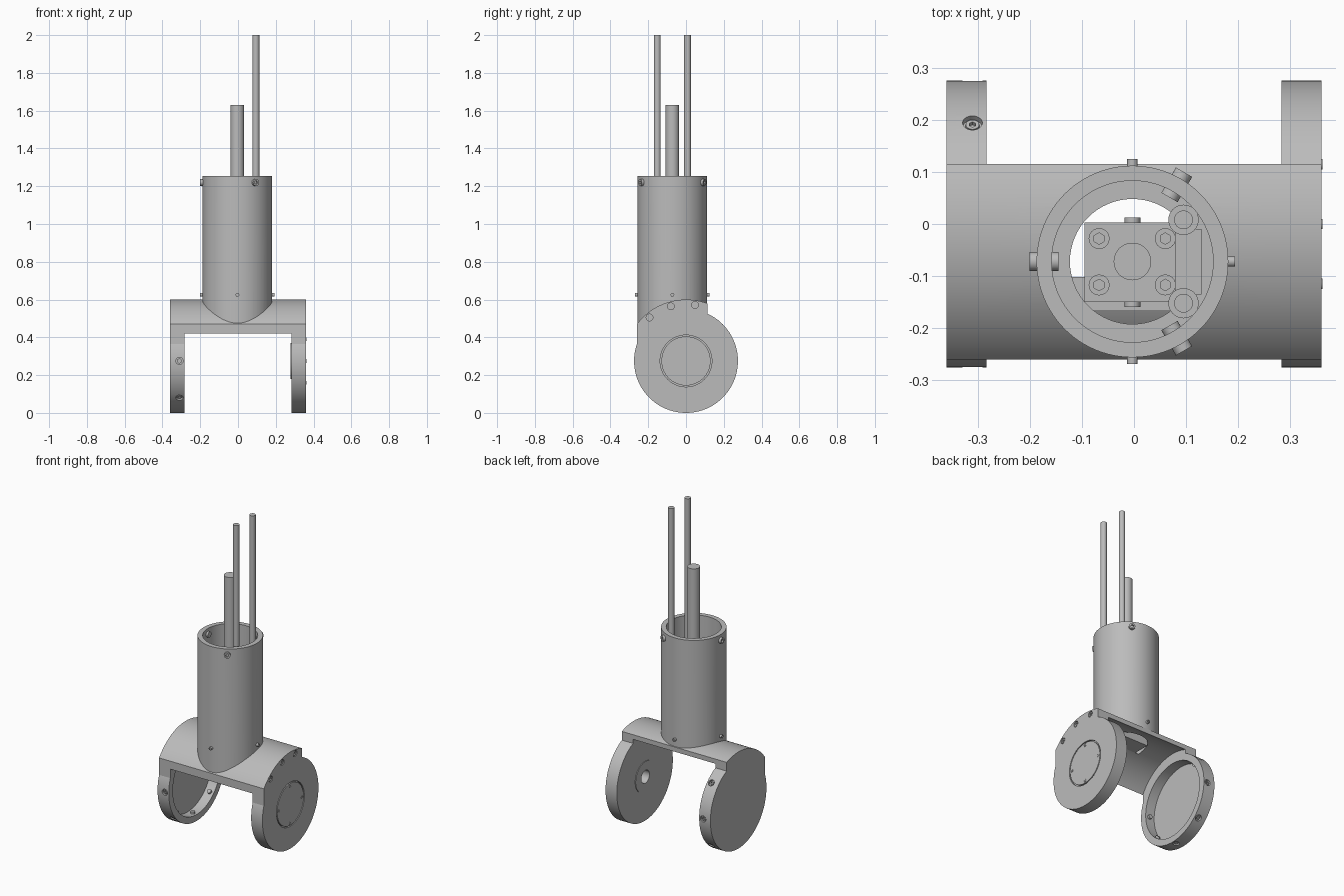
import bpy, bmesh
from math import sin, cos, acos, pi, radians
from mathutils import Vector, Matrix

cube = bpy.data.objects.get("Cube")
if cube:
    bpy.data.objects.remove(cube, do_unlink=True)

grey = bpy.data.materials.new("machined grey")
grey.use_nodes = True
grey.diffuse_color = (0.5, 0.5, 0.5, 1)
grey.node_tree.nodes["Principled BSDF"].inputs["Base Color"].default_value = (0.5, 0.5, 0.5, 1)

X, Z = Vector((1, 0, 0)), Vector((0, 0, 1))
HUB_Z, HUB_R = 0.275, 0.275      # wheel centre and radius
TUBE = Vector((-0.003, -0.072, 0))


def finish(name, bm):
    bmesh.ops.recalc_face_normals(bm, faces=bm.faces)
    mesh = bpy.data.meshes.new(name)
    bm.to_mesh(mesh)
    bm.free()
    mesh.materials.append(grey)
    obj = bpy.data.objects.new(name, mesh)
    bpy.context.collection.objects.link(obj)
    return obj


def activate(obj):
    bpy.ops.object.select_all(action='DESELECT')
    obj.select_set(True)
    bpy.context.view_layer.objects.active = obj


def rod(name, start, axis, radius, length, sides=24):
    """Cylinder growing from start along axis."""
    axis = Vector(axis).normalized()
    bm = bmesh.new()
    place = (Matrix.Translation(Vector(start) + axis * length / 2)
             @ axis.to_track_quat('Z', 'Y').to_matrix().to_4x4())
    bmesh.ops.create_cone(bm, cap_ends=True, segments=sides, radius1=radius,
                          radius2=radius, depth=length, matrix=place)
    return finish(name, bm)


def box(name, low, high):
    low, high = Vector(low), Vector(high)
    bm = bmesh.new()
    bmesh.ops.create_cube(bm, size=1, matrix=Matrix.Translation((low + high) / 2)
                          @ Matrix.Diagonal((*(high - low), 1)))
    return finish(name, bm)


def cut(obj, cutter, operation='DIFFERENCE'):
    mod = obj.modifiers.new("cut", 'BOOLEAN')
    mod.operation, mod.solver, mod.object = operation, 'EXACT', cutter
    activate(obj)
    bpy.ops.object.modifier_apply(modifier=mod.name)
    bpy.data.objects.remove(cutter, do_unlink=True)


def bolt(name, start, axis, radius, length):
    """Cap screw whose hexagon socket is at the far end."""
    axis = Vector(axis).normalized()
    obj = rod(name, start, axis, radius, length)
    cut(obj, rod("socket", Vector(start) + axis * (length - radius * 0.6), axis,
                 radius * 0.55, radius, 6))


def saddle_piece(name, x0, x1, inner, outer=0.325, front=-0.26, back=0.115, n=32):
    """Curved shell section swept along x."""
    def arc(r, y0, y1):
        a0, a1 = acos(y0 / r), acos(y1 / r)
        steps = [a0 + (a1 - a0) * i / n for i in range(n + 1)]
        return [(r * cos(a), HUB_Z + r * sin(a)) for a in steps]
    bm = bmesh.new()
    outline = arc(outer, front, back) + arc(inner, back, front)
    face = bm.faces.new([bm.verts.new((x0, y, z)) for y, z in outline])
    new = bmesh.ops.extrude_face_region(bm, geom=[face])["geom"]
    bmesh.ops.translate(bm, vec=(x1 - x0, 0, 0),
                        verts=[v for v in new if isinstance(v, bmesh.types.BMVert)])
    return finish(name, bm)


def around_hub(x, r, degrees):
    a = radians(degrees)
    return Vector((x, r * cos(a), HUB_Z + r * sin(a)))


# Saddle bridging the two wheels, with a flat-bottomed bore under the tube
saddle = saddle_piece("saddle", -0.284, 0.284, 0.298)
cut(saddle, rod("bore", TUBE + Z * 0.555, Z, 0.12, 0.3, 64))
saddle_piece("right_saddle_end", -0.36, -0.283, 0.262)
left_end = saddle_piece("left_saddle_end", 0.283, 0.36, 0.262)
for angle in (130, 105.5, 81):
    cut(left_end, rod("counterbore", around_hub(0.352, 0.30, angle), X, 0.018, 0.05))
    bolt("saddle_bolt", around_hub(0.34, 0.30, angle), X, 0.014, 0.018)

# Left wheel: solid housing with a grooved cover outside and a shaft hole inside
left_wheel = rod("left_housing", (0.283, 0, HUB_Z), X, HUB_R, 0.077, 96)
cut(left_wheel, rod("recess", (0.348, 0, HUB_Z), X, 0.137, 0.05, 64))
cut(left_wheel, rod("hole", (0.25, 0, HUB_Z), X, 0.04, 0.08, 48))
rod("left_cover", (0.345, 0, HUB_Z), X, 0.130, 0.015, 64)
boss = rod("left_inner_boss", (0.279, 0, HUB_Z), X, 0.095, 0.01, 64)
cut(boss, rod("hole", (0.25, 0, HUB_Z), X, 0.04, 0.08, 48))
for angle in range(0, 360, 90):
    bolt("cover_bolt", around_hub(0.35, 0.115, angle), X, 0.010, 0.012)

# Right wheel: cup open toward the middle, with bolts through the rim
right_wheel = rod("right_cup", (-0.36, 0, HUB_Z), X, HUB_R, 0.077, 96)
cut(right_wheel, rod("cavity", (-0.345, 0, HUB_Z), X, 0.235, 0.2, 96))
for angle in (45, 0, -45, -90, -135, -180):
    outward = around_hub(0, 1, angle) - Z * HUB_Z
    cut(right_wheel, rod("counterbore", around_hub(-0.31, 0.262, angle), outward, 0.019, 0.05))
    bolt("rim_bolt", around_hub(-0.31, 0.222, angle), outward, 0.013, 0.048)

# Upright tube, trimmed to the saddle, with a ledge near its foot
tube = rod("tube", TUBE + Z * 0.475, Z, 0.184, 0.78, 96)
cut(tube, rod("tube_bore", TUBE + Z * 0.65, Z, 0.155, 1, 96))
cut(tube, rod("foot_bore", TUBE + Z * 0.4, Z, 0.12, 1, 64))
cut(tube, rod("saddle_trim", (-0.3, 0, HUB_Z), X, 0.315, 0.6, 96))

# Tube fasteners: three large near the rim, four small at the foot
for angle in (60, 180, 300):
    out = Vector((cos(radians(angle)), sin(radians(angle)), 0))
    bolt("rim_screw", TUBE + out * 0.142 + Z * 1.22, out, 0.018, 0.056)
for angle in range(0, 360, 90):
    out = Vector((cos(radians(angle)), sin(radians(angle)), 0))
    bolt("foot_screw", TUBE + out * 0.17 + Z * 0.625, out, 0.010, 0.027)

# Mounting block on the floor of the bore
box("mounting_block", (-0.095, -0.15, 0.555), (0.105, 0.003, 0.655))
box("rod_bracket", (0.08, -0.135, 0.60), (0.13, -0.01, 0.662))
for x in (-0.067, 0.06):
    for y in (-0.117, -0.028):
        bolt("block_bolt", (x, y, 0.65), Z, 0.02, 0.022)
for y, way in ((0.0, 1), (-0.147, -1)):
    bolt("block_side_bolt", (TUBE.x, y, 0.625), (0, way, 0), 0.015, 0.012)

# Central shaft and the two tall guide rods in their collars
rod("central_shaft", TUBE + Z * 0.6, Z, 0.036, 1.03, 48)
for y in (-0.152, 0.008):
    rod("rod_collar", (0.095, y, 0.60), Z, 0.029, 0.068, 32)
    rod("guide_rod", (0.095, y, 0.60), Z, 0.018, 1.40, 32)

# Smooth curved walls while keeping machined edges sharp
for obj in list(bpy.context.collection.objects):
    if obj.type == 'MESH' and grey.name in obj.data.materials:
        activate(obj)
        bpy.ops.object.shade_smooth_by_angle(angle=radians(30))
